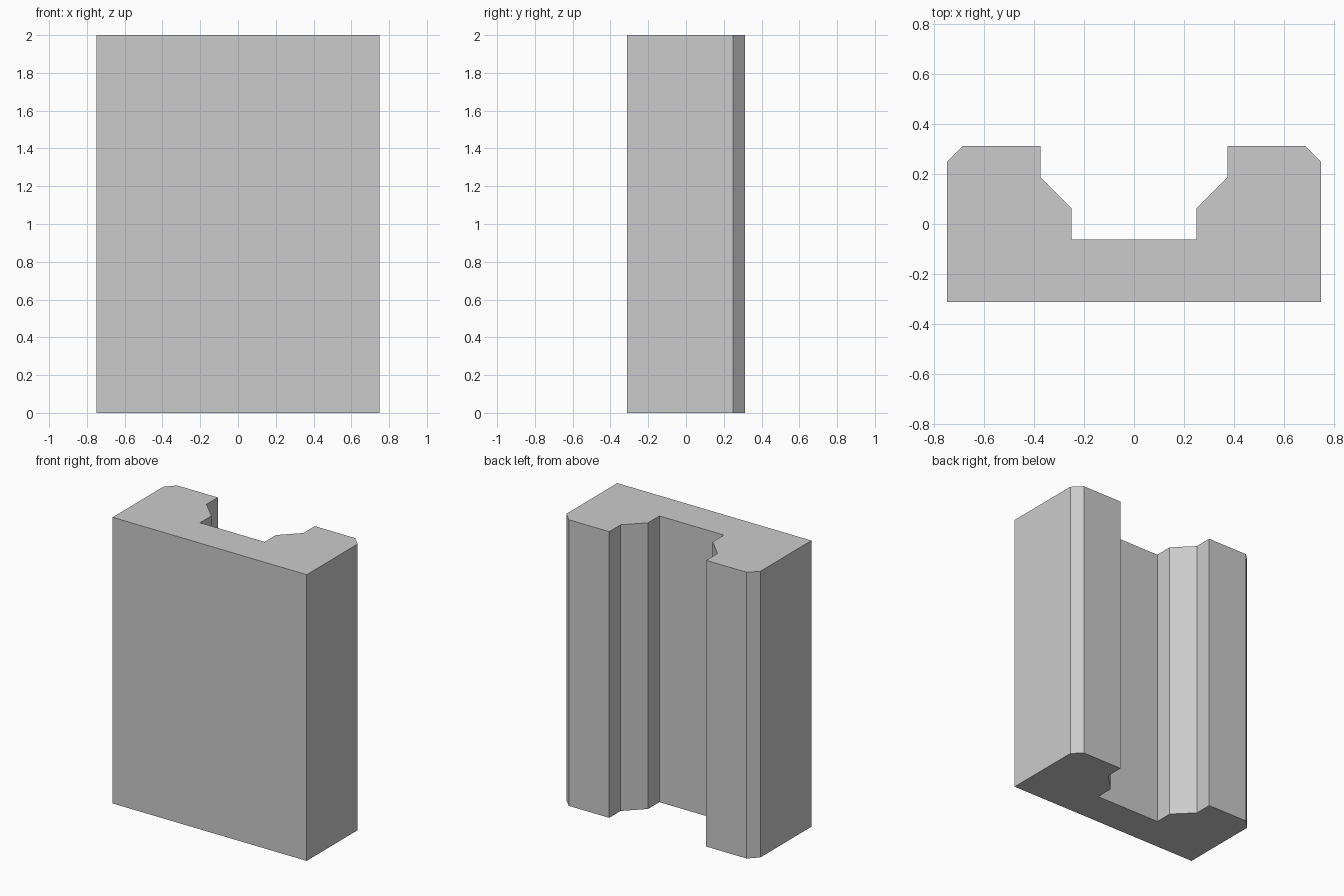
import bpy
import bmesh

if "Cube" in bpy.data.objects:
    bpy.data.objects.remove(bpy.data.objects["Cube"])

HEIGHT = 2.0

# Right half of the channel cross-section, from the front corner round to the slot floor
half = [
    (0.75, -0.3125), (0.75, 0.25), (0.6875, 0.3125), (0.375, 0.3125),
    (0.375, 0.1875), (0.25, 0.0625), (0.25, -0.0625),
]
profile = half + [(-x, y) for x, y in reversed(half)]

# Extrude the mirrored cross-section upwards
bm = bmesh.new()
base = bm.faces.new([bm.verts.new((x, y, 0)) for x, y in profile])
top = bmesh.ops.extrude_face_region(bm, geom=[base], use_keep_orig=True)
top_verts = [g for g in top["geom"] if isinstance(g, bmesh.types.BMVert)]
bmesh.ops.translate(bm, verts=top_verts, vec=(0, 0, HEIGHT))
bmesh.ops.recalc_face_normals(bm, faces=bm.faces)

mesh = bpy.data.meshes.new("slotted_wall_block")
bm.to_mesh(mesh)
bm.free()
block = bpy.data.objects.new("slotted_wall_block", mesh)
bpy.context.collection.objects.link(block)
